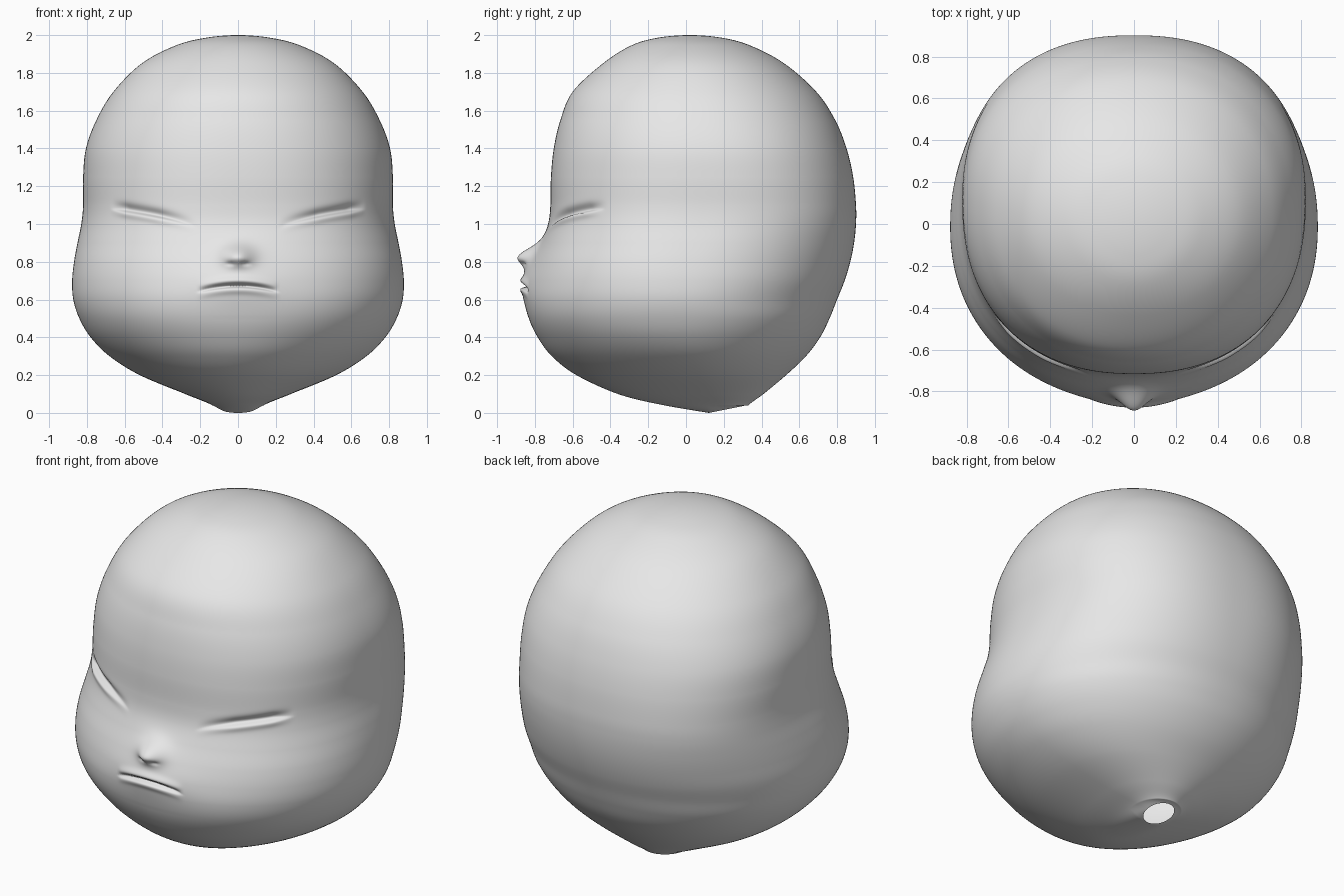
import bpy
import bmesh
from math import sin, cos, pi, exp, hypot, ceil, copysign

cube = bpy.data.objects.get("Cube")
if cube:
    bpy.data.objects.remove(cube, do_unlink=True)

SEGMENTS = 280

# Head sections from crown to neck:
# height, half width, front y, back y, y of widest point, squareness
SECTIONS = [
    (2.0, 0, .02, .02, .02, 2),
    (1.986, .17, -.15, .19, .02, 2),
    (1.945, .33, -.29, .34, .03, 2),
    (1.85, .51, -.44, .52, .04, 2.05),
    (1.7, .66, -.6, .69, .06, 2.1),
    (1.55, .75, -.665, .79, .08, 2.15),
    (1.4, .805, -.7, .85, .1, 2.2),
    (1.25, .82, -.715, .885, .11, 2.25),
    (1.1, .82, -.718, .9, .11, 2.3),
    (1.0, .83, -.73, .9, .09, 2.3),
    (.9, .85, -.765, .89, .05, 2.25),
    (.8, .868, -.805, .87, .01, 2.2),
    (.7, .878, -.835, .84, -.01, 2.15),
    (.6, .872, -.85, .8, -.02, 2.1),
    (.5, .84, -.832, .76, -.01, 2.1),
    (.4, .78, -.785, .71, 0, 2.05),
    (.3, .68, -.71, .635, .03, 2),
    (.2, .52, -.58, .53, .07, 2),
    (.1, .28, -.36, .41, .13, 2),
    (.045, .145, -.14, .335, .18, 2),
    (0, .08, .12, .3, .21, 2),
]


def bell(d, size):
    return exp(-(d / size) ** 2 / 2)


def fold(d, above, below):
    """Crease that slopes softly above the line and sharply below it."""
    return bell(d, above if d > 0 else below)


def blend(a, b, c, d, t):
    """Smooth curve through b and c."""
    return [.5 * (2 * q + (r - p) * t + (2 * p - 5 * q + 4 * r - s) * t * t
                  + (3 * q - p - 3 * r + s) * t ** 3)
            for p, q, r, s in zip(a, b, c, d)]


def section_rows():
    top = SECTIONS[1]
    mirrored = (top[0], -top[1], top[3], top[2], top[4], top[5])
    keys = [mirrored] + SECTIONS + [SECTIONS[-1]]
    rows = []
    for a, b, c, d in zip(keys, keys[1:], keys[2:], keys[3:]):
        step = .0045 if .6 <= c[0] <= 1.1 else .013
        length = max(hypot(b[0] - c[0], b[1] - c[1]),
                     hypot(b[0] - c[0], b[2] - c[2]))
        count = ceil(length / step)
        rows += [blend(a, b, c, d, i / count) for i in range(count)]
    return rows + [SECTIONS[-1]]


def outward_push(x, z):
    """Forward relief of the nose, muzzle and lips."""
    push = .075 * bell(x, .055) * fold(z - .828, .042, .036)
    push += .015 * bell(x, .13) * bell(z - .83, .06)
    push += .028 * bell(x, .17) * bell(z - .7, .07)
    push -= .012 * bell(abs(x) - .04, .014) * bell(z - .79, .009)
    if abs(x) < .21:
        d = z - (.67 - .65 * x * x)
        taper = (1 - (x / .21) ** 2) ** .6
        push += taper * (.014 * bell(d - .03, .016) + .01 * bell(d + .02, .014)
                         - .028 * fold(d, .012, .005))
    return push


def eye_crease(x, z):
    """Inward depth of the closed eyelid line."""
    t = (abs(x) - .22) / .45
    if not 0 < t < 1:
        return 0
    d = z - (.975 + .11 * t ** .6)
    taper = min(1, 2.2 * t, 6 * (1 - t))
    return taper * (.026 * fold(d, .022, .006) - .008 * bell(d + .02, .015))


def head_point(row, theta):
    z, w, front, back, mid, n = row
    c, s = cos(theta), sin(theta)
    x = w * copysign(abs(c) ** (2 / n), c)
    reach = back - mid if s > 0 else mid - front
    y = mid + reach * copysign(abs(s) ** (2 / n), s)
    if y < -.3 and .5 < z < 1.25:
        depth = eye_crease(x, z)
        size = hypot(.7 * x, y)
        x, y = x - depth * .7 * x / size, y - depth * y / size
        y -= outward_push(x, z)
    # The neck opening tilts up towards the back
    if z < .04:
        z += .2 * max(0, y - .12) * (1 - z / .04)
    return x, y, z


# Skin of the head, open at the neck
bm = bmesh.new()
angles = [2 * pi * i / SEGMENTS for i in range(SEGMENTS)]
angles = [u - .35 * cos(u) for u in angles]
rows = section_rows()
crown = bm.verts.new(head_point(rows[0], 0))
rings = [[bm.verts.new(head_point(row, a)) for a in angles] for row in rows[1:]]
for j in range(SEGMENTS):
    k = (j + 1) % SEGMENTS
    bm.faces.new((crown, rings[0][j], rings[0][k]))
    for upper, lower in zip(rings, rings[1:]):
        bm.faces.new((upper[j], lower[j], lower[k], upper[k]))
for face in bm.faces:
    face.smooth = True
mesh = bpy.data.meshes.new("head")
bm.to_mesh(mesh)
bm.free()
head = bpy.data.objects.new("head", mesh)
bpy.context.collection.objects.link(head)

# Plain grey material
grey = bpy.data.materials.new("light grey")
grey.use_nodes = True
colour = (.8, .8, .8, 1)
grey.diffuse_color = colour
grey.node_tree.nodes["Principled BSDF"].inputs["Base Color"].default_value = colour
mesh.materials.append(grey)
